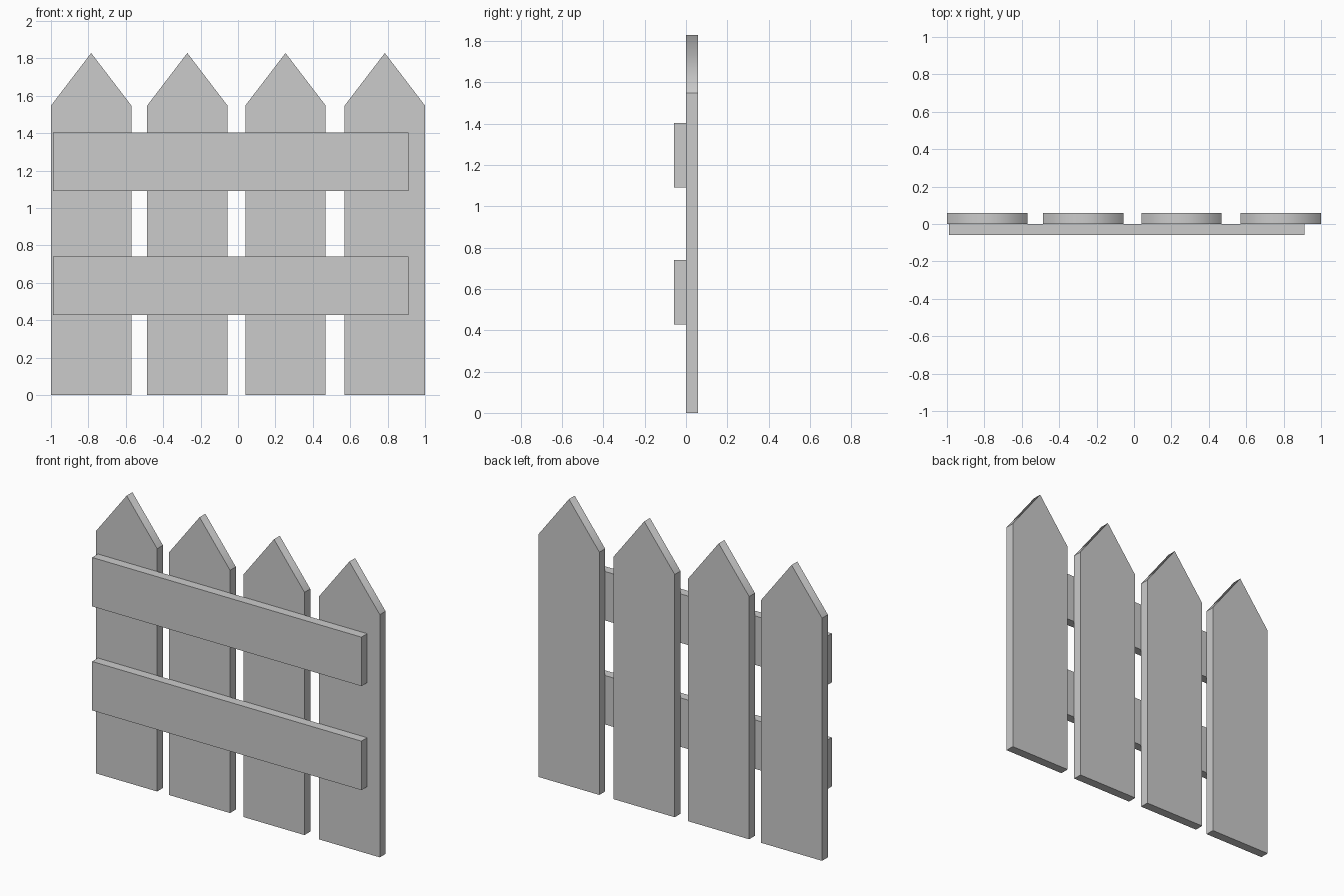
import bpy
import bmesh

if "Cube" in bpy.data.objects:
    bpy.data.objects.remove(bpy.data.objects["Cube"])

THICK = 0.058


def extrude_profile(name, profile, y0, y1, smooth_top=False):
    """Extrude an (x, z) outline from y0 to y1."""
    bm = bmesh.new()
    face = bm.faces.new([bm.verts.new((x, y0, z)) for x, z in profile])
    ext = bmesh.ops.extrude_face_region(bm, geom=[face])
    moved = [g for g in ext["geom"] if isinstance(g, bmesh.types.BMVert)]
    bmesh.ops.translate(bm, verts=moved, vec=(0, y1 - y0, 0))
    bmesh.ops.recalc_face_normals(bm, faces=bm.faces)
    # the two sloping tip faces blend across the ridge
    for f in bm.faces:
        f.smooth = smooth_top and f.normal.z > 0.1
    mesh = bpy.data.meshes.new(name)
    bm.to_mesh(mesh)
    bm.free()
    obj = bpy.data.objects.new(name, mesh)
    bpy.context.collection.objects.link(obj)
    return obj


# Pointed pickets
WIDTH, SHOULDER, PEAK = 0.43, 1.547, 1.828
for i, cx in enumerate((-0.785, -0.271, 0.254, 0.785), 1):
    l, r = cx - WIDTH / 2, cx + WIDTH / 2
    outline = [(l, 0), (r, 0), (r, SHOULDER), (cx, PEAK), (l, SHOULDER)]
    extrude_profile(f"picket_{i}", outline, 0, THICK, smooth_top=True)

# Horizontal rails on the front
X0, X1, RAIL_H = -0.988, 0.911, 0.312
for name, z in (("lower_rail", 0.427), ("upper_rail", 1.09)):
    outline = [(X0, z), (X1, z), (X1, z + RAIL_H), (X0, z + RAIL_H)]
    extrude_profile(name, outline, -THICK, 0)
